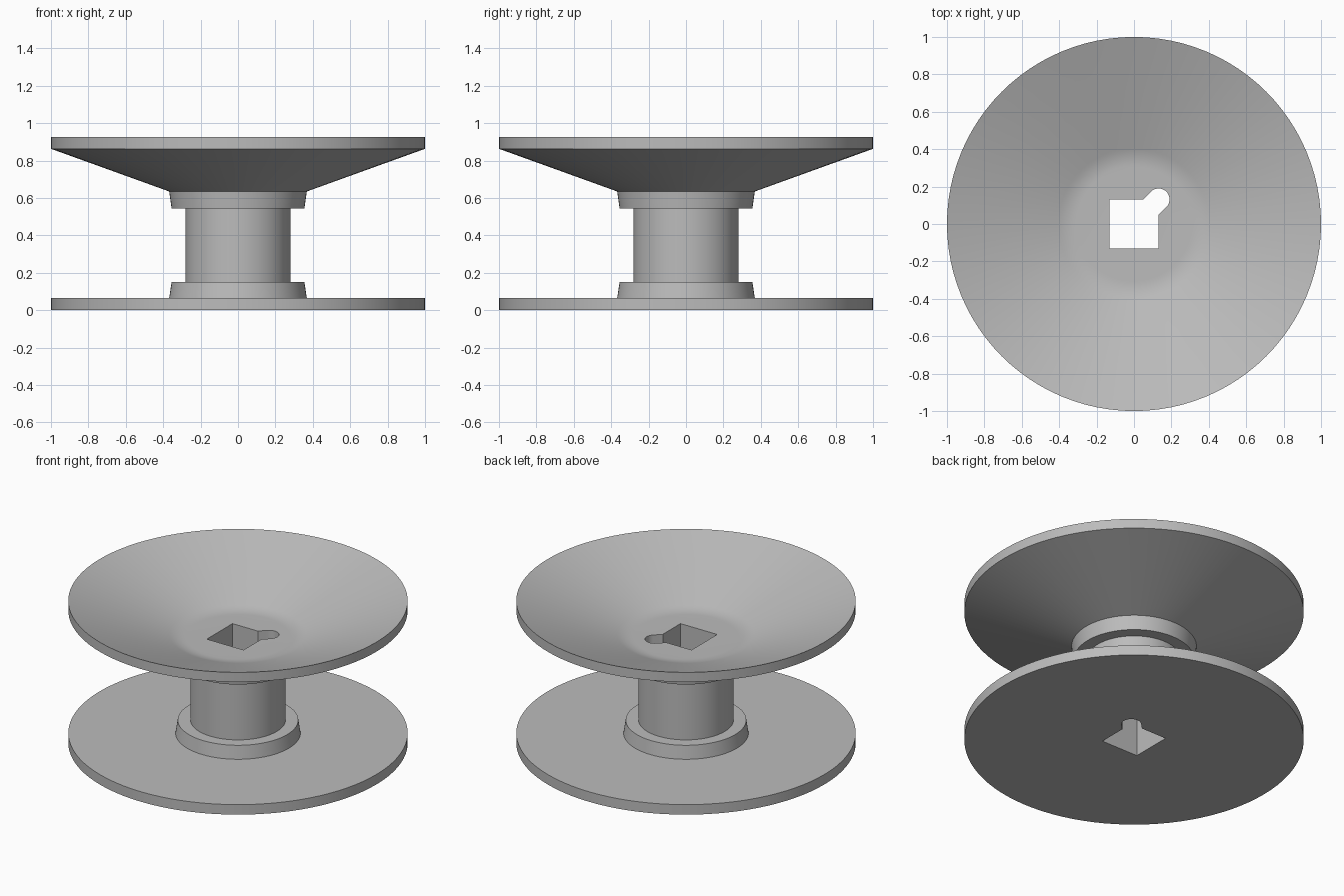
import bpy, bmesh, math
from mathutils import Vector

cube = bpy.data.objects.get("Cube")
if cube:
    bpy.data.objects.remove(cube, do_unlink=True)

grey = bpy.data.materials.new("plain grey")
grey.use_nodes = True
colour = (0.5, 0.5, 0.5, 1)
grey.diffuse_color = colour
grey.node_tree.nodes["Principled BSDF"].inputs["Base Color"].default_value = colour

SEGMENTS = 96


def finish(bm, name):
    bmesh.ops.recalc_face_normals(bm, faces=bm.faces)
    mesh = bpy.data.meshes.new(name)
    bm.to_mesh(mesh)
    bm.free()
    mesh.materials.append(grey)
    obj = bpy.data.objects.new(name, mesh)
    bpy.context.collection.objects.link(obj)
    return obj


def lathe(profile, name):
    bm = bmesh.new()
    verts = [bm.verts.new((r, 0, z)) for r, z in profile]
    edges = [bm.edges.new(pair) for pair in zip(verts, verts[1:])]
    bmesh.ops.spin(bm, geom=verts + edges, axis=(0, 0, 1), cent=(0, 0, 0),
                   angle=math.tau, steps=SEGMENTS)
    bmesh.ops.remove_doubles(bm, verts=bm.verts, dist=1e-4)
    # cap the open rings at the bottom and the dish floor
    bmesh.ops.holes_fill(bm, edges=[e for e in bm.edges if e.is_boundary], sides=0)
    return finish(bm, name)


def keyhole_cutter(half, slot_radius):
    # square bore with a round-ended slot at one corner
    centre = Vector((half, half))
    outline = [(-half, half), (-half, -half), (half, -half)]
    reach = slot_radius * math.sqrt(2)
    outline.append((half, half - reach))
    for i in range(17):
        a = math.radians(-45) + math.pi * i / 16
        p = centre + slot_radius * Vector((math.cos(a), math.sin(a)))
        outline.append(tuple(p))
    outline.append((half - reach, half))
    bm = bmesh.new()
    face = bm.faces.new([bm.verts.new((x, y, -0.2)) for x, y in outline])
    result = bmesh.ops.extrude_face_region(bm, geom=[face])
    top = [v for v in result["geom"] if isinstance(v, bmesh.types.BMVert)]
    bmesh.ops.translate(bm, verts=top, vec=(0, 0, 1.5))
    cutter = finish(bm, "bore_cutter")
    cutter.hide_render = True
    return cutter


# flat flange, collar, hub, collar and conical dish, turned in one piece
rim_z, floor_z = 0.925, 0.69
slope = 0.365
corner = 1 - (rim_z - floor_z) / slope
blend = 0.048
fillet = []
for i in range(7):
    t = i / 6
    fillet.append((corner + blend * (1 - 2 * t), floor_z + slope * blend * (1 - t) ** 2))

profile = [
    (1, 0), (1, 0.065),
    (0.368, 0.065), (0.355, 0.15),
    (0.28, 0.15), (0.28, 0.545),
    (0.355, 0.545), (0.368, 0.635),
    (1, 0.863), (1, rim_z),
] + fillet
spool = lathe(profile, "spool")

# keyed bore through the full height
cutter = keyhole_cutter(0.132, 0.058)
cut = spool.modifiers.new("bore", "BOOLEAN")
cut.operation = "DIFFERENCE"
cut.solver = "EXACT"
cut.object = cutter
bpy.ops.object.select_all(action="DESELECT")
bpy.context.view_layer.objects.active = spool
spool.select_set(True)
bpy.ops.object.modifier_apply(modifier=cut.name)
bpy.data.objects.remove(cutter, do_unlink=True)
bpy.ops.object.shade_smooth_by_angle(angle=math.radians(30))
